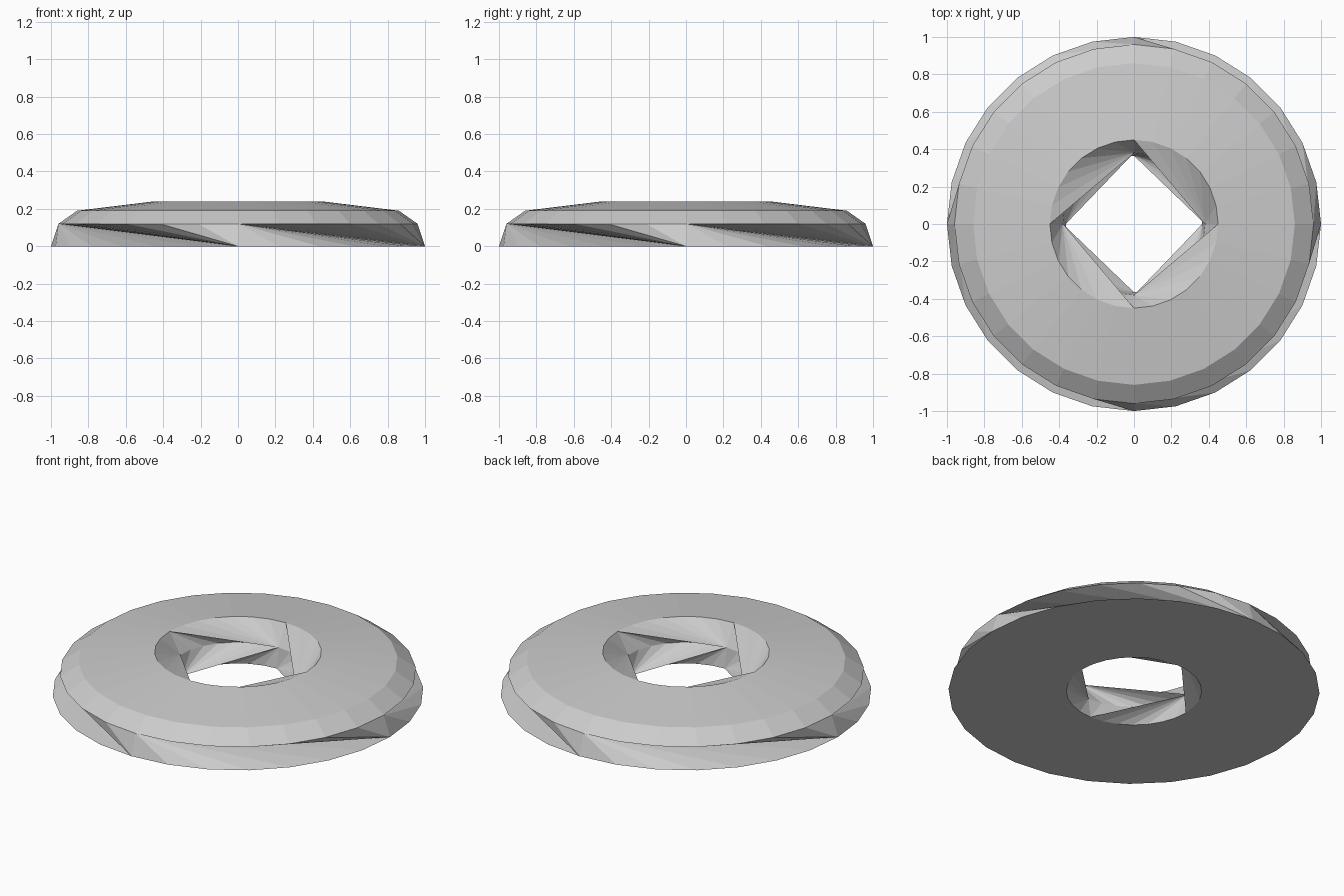
import bpy, bmesh
from math import cos, sin, tau

if "Cube" in bpy.data.objects:
    bpy.data.objects.remove(bpy.data.objects["Cube"])

SEG = 28           # sides around
Q = SEG // 4       # sides per quadrant

bm = bmesh.new()

def ring(r, z):
    return [bm.verts.new((r * cos(tau * i / SEG), r * sin(tau * i / SEG), z))
            for i in range(SEG)]

def strip(a, b):
    """Plain quad band between two rings."""
    for i in range(SEG):
        j = (i + 1) % SEG
        bm.faces.new((a[i], a[j], b[j], b[i]))

def creased(a, b):
    """Band whose quadrants fold along a diagonal from a (start) to b (end)."""
    for s in range(0, SEG, Q):
        e = (s + Q) % SEG
        for k in range(Q):
            i, j = s + k, (s + k + 1) % SEG
            bm.faces.new((a[s], b[i], b[j]))
            bm.faces.new((b[e], a[j], a[i]))

# rings from the outer foot, over the top, down through the hole
foot = ring(1.0, 0.0)
side = ring(0.96, 0.12)
shoulder = ring(0.86, 0.19)
rim = ring(0.45, 0.24)
throat = ring(0.38, 0.12)
base_hole = ring(0.365, 0.0)

creased(side, foot)          # outer wall
strip(side, shoulder)        # bevel
strip(shoulder, rim)         # sloping top
creased(throat, rim)         # upper hole wall
creased(throat, base_hole)   # lower hole wall
strip(base_hole, foot)       # flat underside

bmesh.ops.recalc_face_normals(bm, faces=bm.faces)
mesh = bpy.data.meshes.new("ring_disc")
bm.to_mesh(mesh)
bm.free()
disc = bpy.data.objects.new("ring_disc", mesh)
bpy.context.collection.objects.link(disc)
